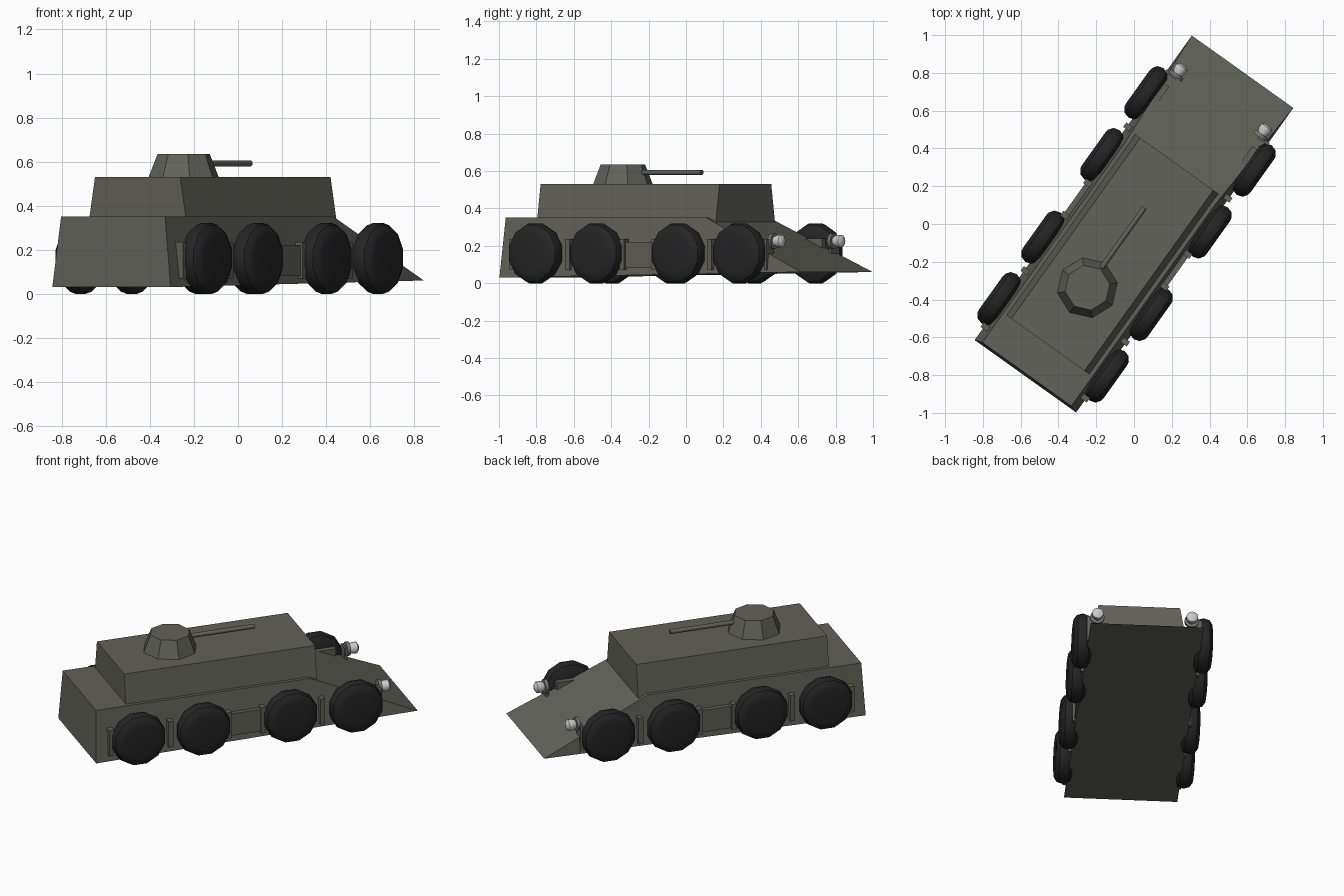
import bpy, bmesh, math
from mathutils import Matrix, Vector

if "Cube" in bpy.data.objects:
    bpy.data.objects.remove(bpy.data.objects["Cube"])

# Parts are built with forward = +y and right = +x, then turned to the parked heading
HEADING = Matrix.Rotation(math.radians(-35.5), 4, 'Z')


def material(name, rgb):
    m = bpy.data.materials.new(name)
    m.use_nodes = True
    m.diffuse_color = (*rgb, 1)
    m.node_tree.nodes["Principled BSDF"].inputs["Base Color"].default_value = (*rgb, 1)
    return m


ARMOUR = material("olive grey armour", (0.12, 0.122, 0.10))
RUBBER = material("black rubber", (0.018, 0.018, 0.018))
METAL = material("grey metal", (0.18, 0.18, 0.18))
LENS = material("pale lamp", (0.6, 0.6, 0.6))


def finish(name, bm, mat, smooth=None):
    bmesh.ops.recalc_face_normals(bm, faces=bm.faces)
    mesh = bpy.data.meshes.new(name)
    bm.to_mesh(mesh)
    bm.free()
    mesh.materials.append(mat)
    obj = bpy.data.objects.new(name, mesh)
    bpy.context.collection.objects.link(obj)
    obj.matrix_world = HEADING
    if smooth:
        bpy.ops.object.select_all(action='DESELECT')
        obj.select_set(True)
        bpy.context.view_layer.objects.active = obj
        bpy.ops.object.shade_smooth_by_angle(angle=math.radians(smooth))
    return obj


def slab(name, profile, mat):
    """Side profile of (y, z, half width) points, closed across x."""
    bm = bmesh.new()
    left = [bm.verts.new((-w, y, z)) for y, z, w in profile]
    right = [bm.verts.new((w, y, z)) for y, z, w in profile]
    bm.faces.new(left)
    bm.faces.new(right)
    for i in range(len(profile)):
        j = (i + 1) % len(profile)
        bm.faces.new((left[i], left[j], right[j], right[i]))
    return finish(name, bm, mat)


def box(name, low, high, mat):
    low, high = Vector(low), Vector(high)
    bm = bmesh.new()
    bmesh.ops.create_cube(bm, size=1, matrix=Matrix.Translation((low + high) / 2)
                          @ Matrix.Diagonal((*(high - low), 1)))
    return finish(name, bm, mat)


def turned(name, centre, axis, rings, sides, mat, phase=0, smooth=None):
    """Solid of (offset along axis, radius) rings."""
    axis = Vector(axis)
    place = Matrix.Translation(centre) @ axis.to_track_quat('Z', 'Y').to_matrix().to_4x4()
    bm = bmesh.new()
    loops = []
    for h, r in rings:
        angles = [phase + math.tau * k / sides for k in range(sides)]
        loops.append([bm.verts.new(place @ Vector((r * math.cos(t), r * math.sin(t), h)))
                      for t in angles])
    for a, b in zip(loops, loops[1:]):
        for k in range(sides):
            n = (k + 1) % sides
            bm.faces.new((a[k], a[n], b[n], b[k]))
    bm.faces.new(loops[0])
    bm.faces.new(loops[-1])
    return finish(name, bm, mat, smooth)


# Hull with wedge nose, upper deck housing with sloped sides
slab("hull", [(-0.99, 0.03, 0.33), (-0.977, 0.35, 0.29),
              (0.34, 0.35, 0.29), (0.99, 0.06, 0.33)], ARMOUR)
slab("upper_housing", [(-0.785, 0.31, 0.275), (-0.785, 0.53, 0.238),
                       (0.39, 0.53, 0.238), (0.39, 0.31, 0.275)], ARMOUR)

# Turret and gun
turned("turret", (-0.005, -0.418, 0), (0, 0, 1), [(0.52, 0.165), (0.635, 0.12)], 8,
       ARMOUR, phase=math.pi / 2)
turned("gun_barrel", (-0.005, -0.418, 0.592), (0, 1, 0), [(0, 0.014), (0.52, 0.014)], 10,
       ARMOUR, smooth=50)

WHEEL_Y = (-0.737, -0.337, 0.2, 0.602)
TYRE = [(-0.05, 0.125), (-0.032, 0.156), (0, 0.166), (0.032, 0.156), (0.05, 0.13), (0.053, 0.11)]

for side, s in (("left", -1), ("right", 1)):
    def side_box(name, x0, x1, y0, y1, z0, z1, mat=ARMOUR):
        xs = sorted((s * x0, s * x1))
        box(f"{side}_{name}", (xs[0], y0, z0), (xs[1], y1, z1), mat)

    # Wheels with axles
    for i, y in enumerate(WHEEL_Y, 1):
        turned(f"{side}_wheel_{i}", (s * 0.352, y, 0.16), (s, 0, 0), TYRE, 12,
               RUBBER, phase=math.pi / 12, smooth=35)
        turned(f"{side}_axle_{i}", (s * 0.25, y, 0.16), (s, 0, 0),
               [(0, 0.035), (0.08, 0.035)], 8, METAL)

    # Side locker, suspension brackets and front wheel housing
    side_box("side_locker", 0.27, 0.335, -0.16, 0.02, 0.08, 0.22)
    for i, y in enumerate((-0.9, -0.535, -0.175, 0.035, 0.4), 1):
        side_box(f"bracket_{i}", 0.27, 0.345, y - 0.015, y + 0.015, 0.07, 0.235)
    side_box("front_wheel_housing", 0.27, 0.312, 0.51, 0.70, 0.08, 0.238)

    # Headlamp on its post
    side_box("lamp_post", 0.265, 0.335, 0.75, 0.768, 0.07, 0.235)
    turned(f"{side}_lamp_housing", (s * 0.275, 0.76, 0.225), (0, 1, 0),
           [(0, 0.042), (0.02, 0.042)], 12, METAL, smooth=40)
    turned(f"{side}_lamp", (s * 0.275, 0.78, 0.225), (0, 1, 0),
           [(0, 0.025), (0.02, 0.034), (0.045, 0.034), (0.056, 0.02)], 12, LENS, smooth=40)
